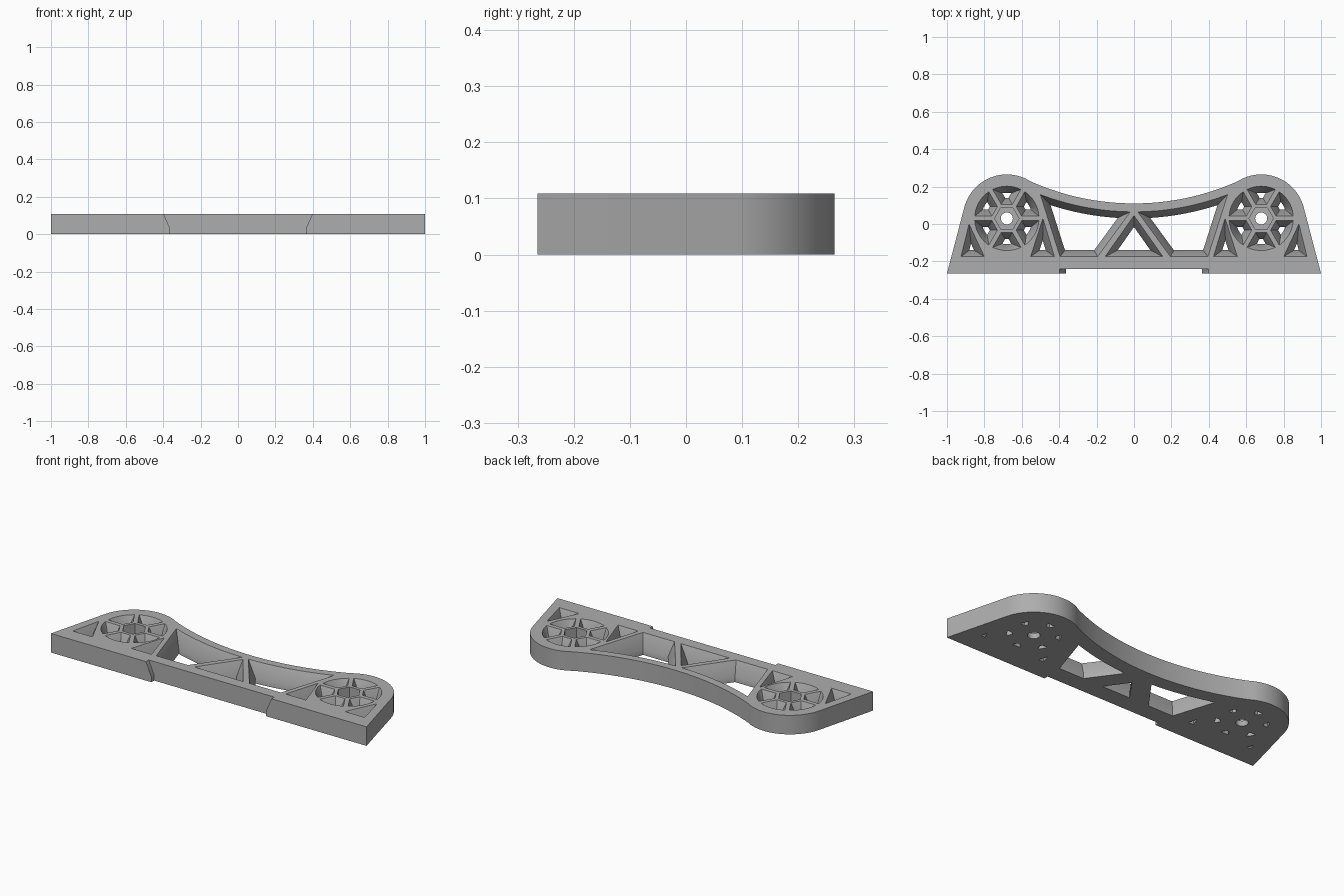
import bpy, bmesh
from math import sin, cos, asin, acos, atan2, sqrt, pi, radians, hypot
from mathutils import Vector
from mathutils.geometry import intersect_line_line_2d as _seg, intersect_line_sphere_2d as line_circle

if "Cube" in bpy.data.objects:
    bpy.data.objects.remove(bpy.data.objects["Cube"])

HEIGHT, BEND, TAPER = 0.109, 0.03, 0.035
WHEEL = Vector((-0.68, 0.03))          # centre of the left wheel
R_END = 0.235                          # rounded end radius
ARC_Y, ARC_R = 1.467, 1.357            # big concave arc along the back

grey = bpy.data.materials.new("grey plastic")
grey.diffuse_color = (0.42, 0.42, 0.42, 1)
grey.use_nodes = True
grey.node_tree.nodes["Principled BSDF"].inputs["Base Color"].default_value = grey.diffuse_color


def arc(c, r, a0, a1, n):
    return [Vector((c[0] + r * cos(a0 + (a1 - a0) * i / n),
                    c[1] + r * sin(a0 + (a1 - a0) * i / n))) for i in range(n + 1)]


def flip(poly):
    return [Vector((-p.x, p.y)) for p in reversed(poly)]


def loft(bm, rings):
    """Closed solid through (z, polygon) rings, bottom to top."""
    rows = [[bm.verts.new((p.x, p.y, z)) for p in poly] for z, poly in rings]
    n = len(rows[0])
    for a, b in zip(rows, rows[1:]):
        for i in range(n):
            j = (i + 1) % n
            bm.faces.new((a[i], a[j], b[j], b[i]))
    bm.faces.new(rows[0][::-1])
    bm.faces.new(rows[-1])


def pocket(bm, low, top, mirror=True):
    """Opening that tapers from the top face and runs straight at the bottom."""
    for f in ([lambda p: p, flip] if mirror else [lambda p: p]):
        loft(bm, [(-0.02, f(low)), (BEND, f(low)), (HEIGHT, f(top)), (HEIGHT + 0.02, f(top))])


def finish(bm, name):
    bmesh.ops.recalc_face_normals(bm, faces=bm.faces)
    mesh = bpy.data.meshes.new(name)
    bm.to_mesh(mesh)
    bm.free()
    ob = bpy.data.objects.new(name, mesh)
    bpy.context.collection.objects.link(ob)
    return ob


def shift(p, q, d):
    """Line p-q moved d to its left."""
    t = (q - p).normalized()
    n = Vector((-t.y, t.x)) * d
    return p + n, q + n


def cross(l1, l2):
    (p, q), (r, s) = l1, l2
    u, v, w = q - p, s - r, r - p
    return p + u * ((w.x * v.y - w.y * v.x) / (u.x * v.y - u.y * v.x))


def inset(poly, d):
    """Inset of a counter-clockwise convex polygon."""
    pts = [Vector(p) for p in poly]
    lines = [shift(pts[i], pts[(i + 1) % len(pts)], d) for i in range(len(pts))]
    return [cross(lines[i - 1], lines[i]) for i in range(len(lines))]


def meet_arc(line, r):
    """Point where a line meets the lower side of a back arc of radius r."""
    p, q = line
    c, t = Vector((0, ARC_Y)), (q - p).normalized()
    b = (p - c).dot(t)
    disc = sqrt(b * b - ((p - c).length_squared - r * r))
    return min((p + t * (-b + disc), p + t * (-b - disc)), key=lambda v: v.y)


def window(d):
    """Large opening between wheel, back arc and middle strut."""
    a, b, c, e = map(Vector, ((-0.50, 0.155), (-0.395, -0.175), (-0.195, -0.175), (-0.02, 0.065)))
    left, base, right = shift(a, b, d), shift(b, c, d), shift(c, e, d)
    r = ARC_R + 0.045 + d
    p, q = meet_arc(right, r), meet_arc(left, r)
    a0, a1 = atan2(p.y - ARC_Y, p.x), atan2(q.y - ARC_Y, q.x)
    return [cross(left, base), cross(base, right)] + arc((0, ARC_Y), r, a0, a1, 20)


def sector(angle, d):
    """Opening between two spokes."""
    inner, outer, gap = 0.075 + d, 0.172 - d, 0.012 + d
    w = inner * math_tan30 - gap / cos(pi / 6)
    half = pi / 6 - asin(gap / outer)
    pts = [Vector((inner, -w))] + arc((0, 0), outer, -half, half, 10) + [Vector((inner, w))]
    ca, sa = cos(angle), sin(angle)
    return [WHEEL + Vector((p.x * ca - p.y * sa, p.x * sa + p.y * ca)) for p in pts]


math_tan30 = sin(pi / 6) / cos(pi / 6)

# Outline: straight front, sloped ends, rounded shoulders, concave back
corner = Vector((-1, -0.265))
to = corner - WHEEL
a_tan = atan2(to.y, to.x) - acos(R_END / to.length)
a_join = atan2(ARC_Y - WHEEL.y, -WHEEL.x)
if a_tan < 0:
    a_tan += 2 * pi
left_side = [corner] + arc(WHEEL, R_END, a_tan, a_join, 28)
a_start = pi + a_join
a_end = 3 * pi - a_start
back = arc((0, ARC_Y), ARC_R, a_start, a_end, 40)[1:-1]
outline = left_side + back + flip(left_side)
bm = bmesh.new()
loft(bm, [(0, outline), (HEIGHT, outline)])
body = finish(bm, "bracket_body")

# Tapered openings and the shallow front recess
bm = bmesh.new()
pocket(bm, window(TAPER), window(0))
for tri in (((-0.925, -0.175), (-0.80, -0.175), (-0.882, 0.0)),
            ((-0.553, -0.175), (-0.425, -0.175), (-0.487, 0.03))):
    pocket(bm, inset(tri, TAPER), inset(tri, 0))
for k in range(6):
    ang = radians(30 + 60 * k)
    pocket(bm, sector(ang, TAPER), sector(ang, 0))
mid = ((-0.155, -0.175), (0.155, -0.175), (0, 0.045))
pocket(bm, inset(mid, TAPER), inset(mid, 0), False)
rect = lambda w: [Vector(p) for p in ((-w, -0.3), (w, -0.3), (w, -0.24), (-w, -0.24))]
pocket(bm, rect(0.363), rect(0.398), False)
# Hexagonal nut seats in the hubs
hexagon = arc(WHEEL, 0.065, 0, 2 * pi, 6)[:-1]
for poly in (hexagon, flip(hexagon)):
    loft(bm, [(BEND, poly), (HEIGHT + 0.02, poly)])
openings = finish(bm, "openings_cutter")

# Round axle holes
bm = bmesh.new()
hole = arc(WHEEL, 0.032, 0, 2 * pi, 32)[:-1]
for poly in (hole, flip(hole)):
    loft(bm, [(-0.02, poly), (HEIGHT + 0.02, poly)])
axles = finish(bm, "axle_cutter")

bpy.context.view_layer.objects.active = body
body.select_set(True)
for cutter in (openings, axles):
    mod = body.modifiers.new("cut", 'BOOLEAN')
    mod.operation, mod.solver, mod.object = 'DIFFERENCE', 'EXACT', cutter
    bpy.ops.object.modifier_apply(modifier=mod.name)
    bpy.data.objects.remove(cutter)

body.data.materials.clear()
body.data.materials.append(grey)
bpy.ops.object.shade_smooth_by_angle(angle=radians(25))
